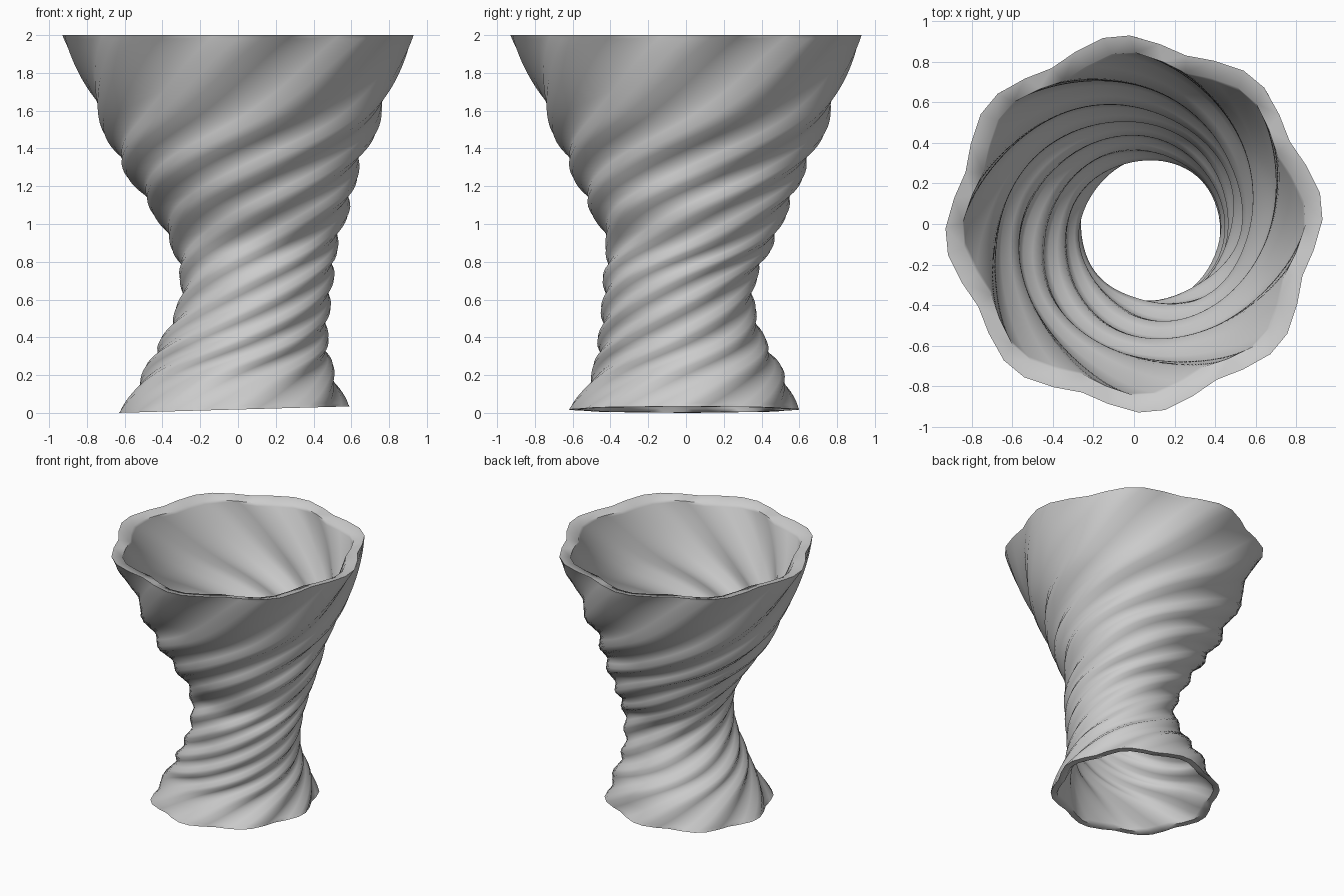
import bpy
import bmesh
from math import cos, sin, pi, radians

cube = bpy.data.objects.get("Cube")
if cube:
    bpy.data.objects.remove(cube, do_unlink=True)

LOBES = 8
RINGS = 100
HEIGHT = 2.0
DEPTH = 0.065                                  # flute depth relative to the radius
# one lobe: (angle as a part of the lobe, height of the ridge)
LOBE_SHAPE = [(-0.09, 1.0), (0.09, 1.0), (0.3, 0.45), (0.5, 0.0), (0.7, 0.45)]

# height, radius at the ridges, centre x, centre y, twist counted in lobes
KEYS = [
    (0.0, 0.61, -0.02, -0.01, -0.05),
    (0.2, 0.515, 0.0, 0.01, 0.75),
    (0.37, 0.45, 0.03, -0.02, 1.87),
    (0.55, 0.41, 0.08, -0.04, 3),
    (0.72, 0.41, 0.1, -0.03, 4.05),
    (0.9, 0.45, 0.085, 0.02, 5.24),
    (1.1, 0.54, 0.06, 0.015, 6.27),
    (1.3, 0.635, 0.015, 0.01, 7.28),
    (1.58, 0.765, 0.01, 0.015, 8.34),
    (2.0, 0.93, 0.0, 0.0, 9.12),
]


def sample(z):
    """Smoothly interpolate radius, centre and twist at a height."""
    last = len(KEYS) - 2
    k = next((i for i in range(last + 1) if z <= KEYS[i + 1][0]), last)
    a, b = KEYS[k], KEYS[k + 1]
    before, after = KEYS[max(k - 1, 0)], KEYS[min(k + 2, last + 1)]
    span = b[0] - a[0]
    t = (z - a[0]) / span
    values = []
    for c in range(1, len(a)):
        slope_a = (b[c] - before[c]) / (b[0] - before[0]) * span
        slope_b = (after[c] - a[c]) / (after[0] - a[0]) * span
        values.append((2 * t**3 - 3 * t**2 + 1) * a[c] + (t**3 - 2 * t**2 + t) * slope_a
                      + (3 * t**2 - 2 * t**3) * b[c] + (t**3 - t**2) * slope_b)
    return values


def fluted_ring(bm, z, inner):
    """Add one ring of the fluted, twisted wall."""
    radius, cx, cy, twist = sample(z)
    inset = 0.1 * radius - 0.015 if inner else 0
    ring = []
    for lobe in range(LOBES):
        for offset, ridge in LOBE_SHAPE:
            angle = (lobe + offset + twist) * 2 * pi / LOBES
            r = radius * (1 - DEPTH * (1 - ridge)) - inset
            x, y = cx + r * cos(angle), cy + r * sin(angle)
            # the foot is cut at a slight slant
            lift = (0.018 + 0.028 * x) * (1 - z / HEIGHT) ** 6
            ring.append(bm.verts.new((x, y, z + lift)))
    return ring


# Vase wall: outer rings going up, inner rings coming down, closed at both rims;
# the inner edge of the mouth sits slightly lower
bm = bmesh.new()
levels = [HEIGHT * i / (RINGS - 1) for i in range(RINGS)]
rings = [fluted_ring(bm, z, False) for z in levels]
rings += [fluted_ring(bm, z * 0.99, True) for z in reversed(levels)]
for i, low in enumerate(rings):
    high = rings[(i + 1) % len(rings)]
    for j in range(len(low)):
        n = (j + 1) % len(low)
        bm.faces.new((low[j], low[n], high[n], high[j]))

mesh = bpy.data.meshes.new("twisted_vase")
bm.to_mesh(mesh)
bm.free()
vase = bpy.data.objects.new("twisted_vase", mesh)
bpy.context.collection.objects.link(vase)

# Plain grey finish
grey = bpy.data.materials.new("light_grey")
grey.use_nodes = True
colour = (0.6, 0.6, 0.6, 1)
grey.diffuse_color = colour
grey.node_tree.nodes["Principled BSDF"].inputs["Base Color"].default_value = colour
mesh.materials.append(grey)

# Smooth flutes with crisp outer rims
bpy.ops.object.select_all(action="DESELECT")
vase.select_set(True)
bpy.context.view_layer.objects.active = vase
bpy.ops.object.shade_smooth_by_angle(angle=radians(60))
